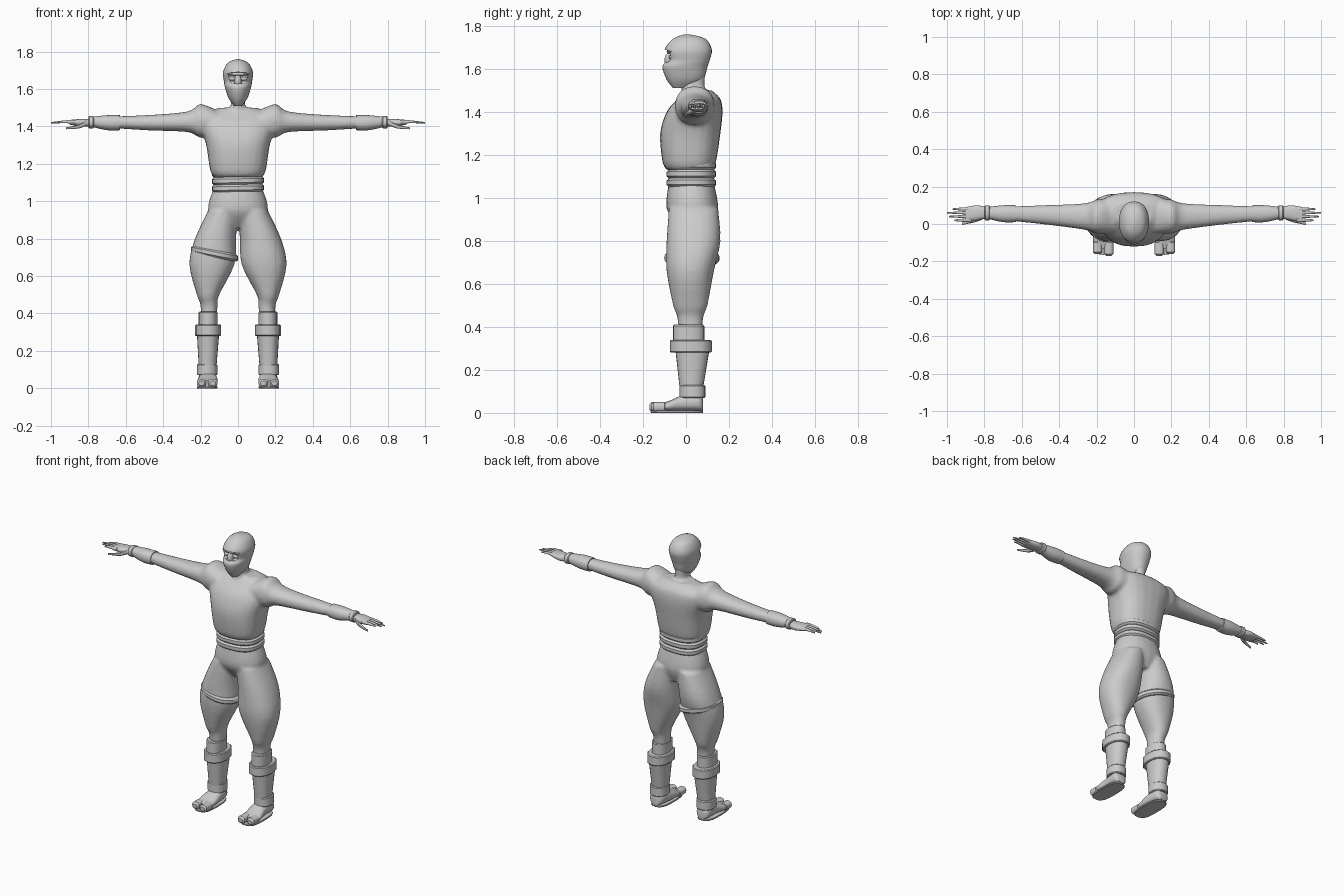
import bpy, bmesh, math
from mathutils import Vector

cube = bpy.data.objects.get("Cube")
if cube:
    bpy.data.objects.remove(cube, do_unlink=True)

grey = bpy.data.materials.new("plain grey")
grey.use_nodes = True
grey.diffuse_color = (.6, .6, .6, 1)
grey.node_tree.nodes["Principled BSDF"].inputs["Base Color"].default_value = grey.diffuse_color

# How a ring position and its two cross directions map to space
AXES = {"x": lambda along, across, up: (along, across, up),
        "y": lambda along, across, up: (across, along, up),
        "z": lambda along, across, up: (across, up, along)}


def smooth_rings(rings, steps):
    """Add in-between rings along a smooth curve."""
    points = [Vector(ring) for ring in rings]
    last = len(points) - 1
    result = []
    for i in range(last):
        start, end = points[i], points[i + 1]
        leave = (end - points[max(i - 1, 0)]) / 2
        arrive = (points[min(i + 2, last)] - start) / 2
        for k in range(steps):
            t = k / steps
            ease = t * t * (3 - t - t)
            result.append(start.lerp(end, ease) + leave * t * (1 - t) ** 2 - arrive * t * t * (1 - t))
    return result + [points[last]]


def loft(bm, rings, axis="z", side=1, steps=4, count=24, power=.9, tilt=0, keel=0):
    """Skin rings of (position, across low, across high, up low, up high)."""
    loops = []
    for along, left, right, low, high in smooth_rings(rings, steps):
        loop = []
        for i in range(count):
            c, s = math.cos(math.tau * i / count), math.sin(math.tau * i / count)
            reach = (right - left) / 2 * math.copysign(abs(c) ** power, c)
            rise = (high - low) / 2 * math.copysign(abs(s) ** (power + keel * (s < 0)), s)
            x, y, z = AXES[axis](along, (left + right) / 2 + reach, (low + high) / 2 + rise)
            loop.append(bm.verts.new((x * side, y, z + tilt * reach)))
        loops.append(loop)
    for lower, upper in zip(loops, loops[1:]):
        for i in range(count):
            bm.faces.new((lower[i - 1], lower[i], upper[i], upper[i - 1]))
    bm.faces.new(loops[0])
    bm.faces.new(loops[-1])


def wide(rows):
    """Turn (height, half width, front, back) rows into symmetric rings."""
    return [(z, -half, half, front, back) for z, half, front, back in rows]


def band(bm, start, end, sides, edge=.01, **options):
    """Straight sleeve with chamfered ends."""
    left, right, low, high = sides
    slope = math.copysign(min(edge, abs(end - start) / 4), end - start)
    inner = (left + edge, right - edge, low + edge, high - edge)
    rings = [(start, *inner), (start + slope, *sides), (end - slope, *sides), (end, *inner)]
    loft(bm, rings, steps=1, **options)


def finger(bm, path, radius, side):
    """Tapered round digit along points of (x, y, z)."""
    rings = []
    for i, (x, y, z) in enumerate(path):
        r = radius * (1 - i / len(path))
        rings.append((x, y - r, y + r, z - r, z + r))
    loft(bm, rings, axis="x", side=side, count=10)


def ball(bm, centre, size):
    made = bmesh.ops.create_uvsphere(bm, u_segments=16, v_segments=10, radius=1)
    for vert in made["verts"]:
        vert.co = Vector(centre) + Vector(size) * vert.co


def finish(name, bm, fused=False):
    bmesh.ops.recalc_face_normals(bm, faces=bm.faces)
    mesh = bpy.data.meshes.new(name)
    bm.to_mesh(mesh)
    bm.free()
    mesh.materials.append(grey)
    thing = bpy.data.objects.new(name, mesh)
    bpy.context.collection.objects.link(thing)
    bpy.ops.object.select_all(action="DESELECT")
    bpy.context.view_layer.objects.active = thing
    thing.select_set(True)
    bpy.ops.object.shade_smooth_by_angle(angle=math.radians(40))
    if fused:
        fuse = thing.modifiers.new("fuse", "REMESH")
        fuse.mode, fuse.voxel_size, fuse.use_smooth_shade = "VOXEL", .01, True
        soften = thing.modifiers.new("soften", "SMOOTH")
        soften.iterations = 4
    return thing


def part(name, build, *shape, **options):
    bm = bmesh.new()
    build(bm, *shape, **options)
    return finish(name, bm)


# Tunic, neck and arms fused into one skin
TORSO = wide([(1.13, .13, -.09, .12), (1.17, .15, -.11, .14), (1.3, .17, -.12, .16),
              (1.4, .2, -.09, .17), (1.46, .19, -.04, .16), (1.5, .1, 0, .12)])
NECK = wide([(1.42, .08, -.02, .13), (1.5, .04, -.02, .09), (1.6, .04, -.02, .09)])
ARM = [(.1, -.05, .14, 1.36, 1.48), (.2, -.05, .13, 1.34, 1.52), (.27, -.03, .11, 1.37, 1.48),
       (.5, 0, .1, 1.38, 1.46), (.8, .03, .09, 1.4, 1.45)]
bm = bmesh.new()
loft(bm, TORSO, power=.8)
loft(bm, NECK)
for side in (1, -1):
    loft(bm, ARM, axis="x", side=side)
finish("tunic_and_arms", bm, fused=True)

# Trousers: hips and two legs fused
HIPS = wide([(1.07, .13, -.08, .13), (.95, .16, -.09, .15), (.86, .08, -.03, .12)])
LEG = [(.95, 0, .16, -.08, .15), (.8, .01, .23, -.09, .16), (.66, .02, .26, -.09, .13),
       (.5, .1, .22, -.06, .1), (.44, .11, .2, -.04, .08), (.3, .11, .2, -.03, .07)]
bm = bmesh.new()
loft(bm, HIPS)
for side in (1, -1):
    loft(bm, LEG, side=side)
finish("trousers", bm, fused=True)

# Rolled waist wraps
bm = bmesh.new()
for low in (1.05, 1.09, 1.13):
    band(bm, low, low + .04, (-.14, .14, -.09, .14), power=.8, tilt=.02)
finish("waist_wraps", bm)

# Strap round the right thigh
part("thigh_strap", band, .7, .74, (0, .25, -.1, .155), side=-1, tilt=.2)

# Head with the hood and pointed face mask
HEAD = wide([(1.51, .02, -.06, .02), (1.55, .05, -.09, .08), (1.61, .07, -.11, .1),
             (1.64, .075, -.09, .11), (1.69, .08, -.1, .12), (1.74, .055, -.06, .09),
             (1.76, .01, -.01, .02)])
hood = part("hood_and_mask", loft, HEAD, count=32, keel=.1)

# Eye opening cut into the hood
cutter = part("eye_opening_cutter", band, -.2, -.07, (-.06, .06, 1.63, 1.69), axis="y", power=.7)
cutter.hide_render = cutter.hide_viewport = True
opening = hood.modifiers.new("eye opening", "BOOLEAN")
opening.operation, opening.object, opening.solver = "DIFFERENCE", cutter, "EXACT"

# Eyes, brows and nose bridge
bm = bmesh.new()
ball(bm, (0, -.07, 1.64), (.02, .03, .04))
ball(bm, (0, -.07, 1.68), (.06, .02, .01))
for side in (1, -1):
    ball(bm, (side * .03, -.07, 1.655), (.02, .01, .01))
finish("eyes_and_brows", bm)

# Paired gear on each arm and leg
for side, word in ((1, "left_"), (-1, "right_")):
    # Forearm guard with a wrist band
    bm = bmesh.new()
    loft(bm, [(.63, .01, .1, 1.38, 1.46), (.7, .01, .1, 1.38, 1.46), (.79, .03, .09, 1.4, 1.45)],
         axis="x", side=side)
    band(bm, .77, .8, (.02, .1, 1.39, 1.455), edge=.005, axis="x", side=side)
    finish(word + "bracer", bm)

    # Hand: palm, four fingers and a thumb
    bm = bmesh.new()
    loft(bm, [(.79, .03, .09, 1.4, 1.44), (.84, .02, .1, 1.4, 1.44), (.9, .01, .09, 1.41, 1.435)],
         axis="x", side=side, power=.8)
    for i, tip in enumerate((.96, .99, 1, .97)):
        y = .02 * (i + 1)
        finger(bm, [(.87, y, 1.425), (.93, y, 1.425), (tip, y, 1.42)], .011, side)
    finger(bm, [(.81, .04, 1.42), (.85, .02, 1.4), (.92, 0, 1.39)], .016, side)
    finish(word + "hand", bm)

    # Shin guard with a raised cuff and an ankle band
    part(word + "knee_wrap", band, .33, .41, (.11, .21, -.06, .085), edge=.005, side=side)
    part(word + "cuff", band, .28, .34, (.09, .23, -.075, .12), edge=.005, side=side, count=12)
    part(word + "shin_guard", loft, [(.3, .1, .22, -.05, .11), (.12, .115, .21, -.03, .08)], side=side)
    part(word + "ankle_band", band, .07, .13, (.11, .22, -.03, .09), edge=.005, side=side)

    # Split-toe shoe and flat sole
    bm = bmesh.new()
    loft(bm, [(.08, .14, .19, .01, .06), (.06, .12, .21, .01, .09), (-.02, .11, .21, .01, .08),
              (-.08, .11, .22, .01, .055), (-.13, .12, .21, .01, .04)], axis="y", side=side, power=.8)
    for inner, outer, tip in ((.11, .16, -.17), (.17, .22, -.16)):
        band(bm, -.09, tip, (inner, outer, .005, .05), axis="y", side=side, power=.8)
    finish(word + "shoe", bm)
    part(word + "sole", band, 0, .01, (.11, .22, -.165, .08), edge=.002, side=side, power=.7)
